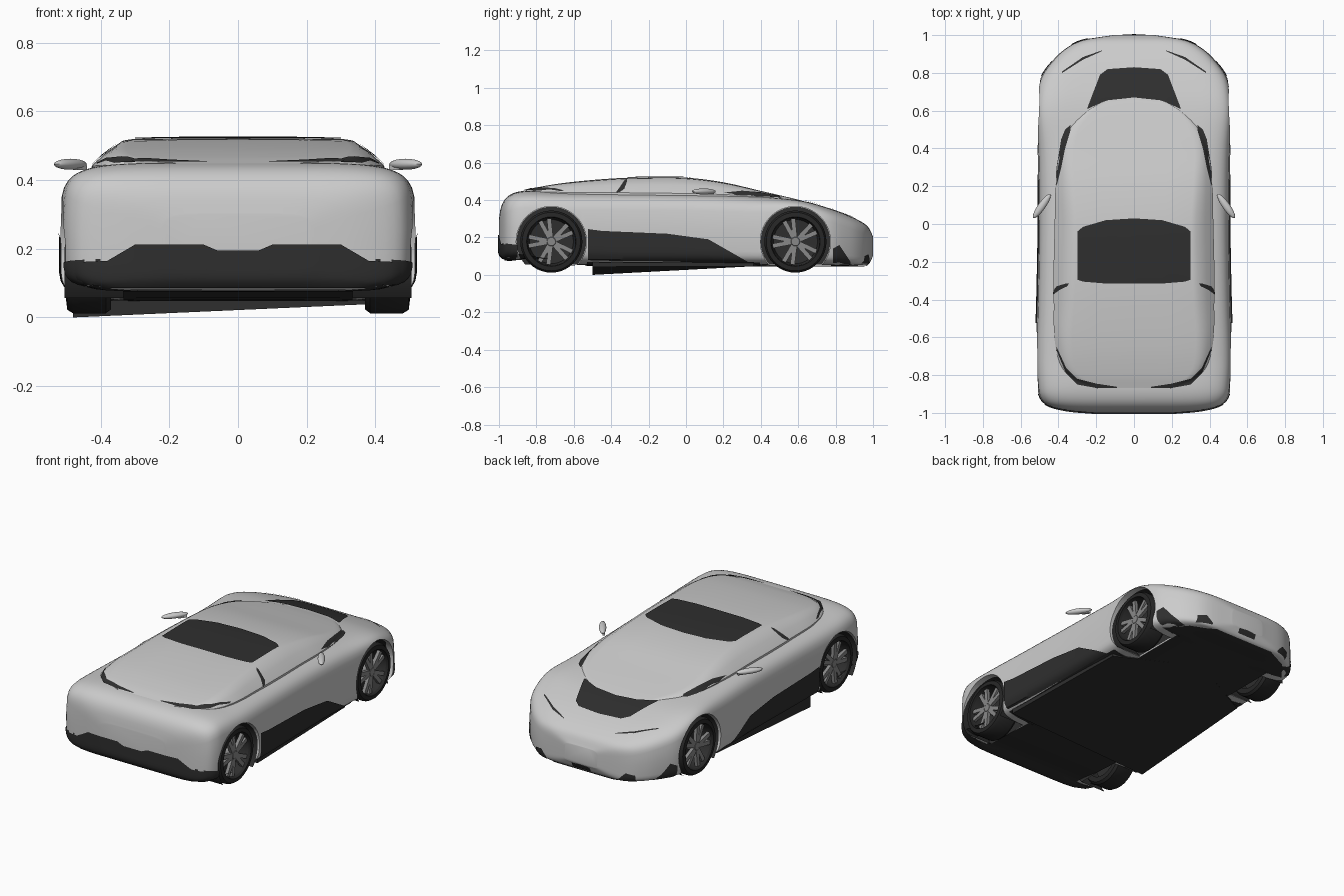
import bpy, bmesh, math
from mathutils import Vector, Matrix
from mathutils.bvhtree import BVHTree

if "Cube" in bpy.data.objects:
    bpy.data.objects.remove(bpy.data.objects["Cube"])


def material(name, v):
    m = bpy.data.materials.new(name)
    m.diffuse_color = (v, v, v, 1)
    m.use_nodes = True
    m.node_tree.nodes["Principled BSDF"].inputs["Base Color"].default_value = m.diffuse_color
    return m


dark = material("dark_trim", 0.028)
rubber = material("rubber", 0.02)
metal = material("wheel_metal", 0.25)


def make(name, bm, mat=None, mirror=False, angle=35):
    bmesh.ops.recalc_face_normals(bm, faces=bm.faces)
    me = bpy.data.meshes.new(name)
    bm.to_mesh(me)
    bm.free()
    ob = bpy.data.objects.new(name, me)
    bpy.context.collection.objects.link(ob)
    if mat:
        me.materials.append(mat)
    if mirror:
        ob.modifiers.new("mirror", "MIRROR")
    smooth(ob, angle)
    return ob


def smooth(ob, angle=35):
    bpy.ops.object.select_all(action='DESELECT')
    bpy.context.view_layer.objects.active = ob
    ob.select_set(True)
    bpy.ops.object.shade_smooth_by_angle(angle=math.radians(angle))


def sample(rows, y):
    """Smooth interpolation of a table of rows (y, values...)."""
    n = len(rows)
    i = max(k for k in range(n - 1) if rows[k][0] <= y + 1e-9)
    slope = lambda k, c: ((rows[min(k + 1, n - 1)][c] - rows[max(k - 1, 0)][c]) /
                          (rows[min(k + 1, n - 1)][0] - rows[max(k - 1, 0)][0]))
    h = rows[i + 1][0] - rows[i][0]
    t = (y - rows[i][0]) / h
    return [(2*t**3 - 3*t*t + 1) * rows[i][c] + (t**3 - 2*t*t + t) * h * slope(i, c)
            + (3*t*t - 2*t**3) * rows[i + 1][c] + (t**3 - t*t) * h * slope(i + 1, c)
            for c in range(1, len(rows[0]))]


def loft(rows, section, count):
    bm = bmesh.new()
    y0, y1 = rows[0][0], rows[-1][0]
    rings = []
    for k in range(count + 1):
        y = (y0 + y1) / 2 - (y1 - y0) / 2 * math.cos(math.pi * k / count)
        rings.append([bm.verts.new((x, y, z)) for x, z in section(y, *sample(rows, y))])
    for a, b in zip(rings, rings[1:]):
        for j in range(len(a)):
            bm.faces.new((a[j - 1], a[j], b[j], b[j - 1]))
    bm.faces.new(rings[0])
    bm.faces.new(rings[-1])
    bmesh.ops.recalc_face_normals(bm, faces=bm.faces)
    return bm


# Lower body: y, half width, bottom z, deck z
BODY = [(-1.0, .22, .12, .30), (-.99, .34, .095, .36), (-.965, .45, .08, .408),
        (-.92, .497, .08, .438), (-.85, .512, .08, .45), (-.7, .52, .06, .447),
        (-.4, .512, .05, .445), (0, .505, .05, .44), (.3, .508, .05, .43),
        (.5, .513, .05, .41), (.65, .513, .05, .388), (.77, .495, .05, .355),
        (.86, .435, .05, .322), (.93, .36, .05, .288), (.975, .265, .055, .255),
        (1.0, .11, .1, .205)]


def body_section(y, w, zb, zt):
    mid, h = (zb + zt) / 2, (zt - zb) / 2
    crest = math.exp(-((y - .6) / .16) ** 2)   # fuller fender over the front wheel
    pts = []
    for k in range(48):
        a = 2 * math.pi * k / 48
        c, s = math.cos(a), math.sin(a)
        e = 2 / (6 + 2 * crest if s > 0 else 8)
        u, v = math.copysign(abs(c) ** e, c), math.copysign(abs(s) ** e, s)
        swell = .008 * crest * max(s, 0) * max(0, abs(u) - .5) * 2
        lean = 1 - .035 * (1 - crest) * max(v, 0) ** 2   # sides lean in towards the belt
        pts.append((w * u * lean, mid + h * v + swell))
    return pts


# Cabin: y, half width at the belt, roof z
CABIN = [(-.87, .20, .448), (-.8, .35, .467), (-.65, .415, .492), (-.4, .425, .515),
         (-.2, .425, .522), (0, .42, .52), (.2, .415, .495), (.4, .39, .449),
         (.5, .35, .426), (.6, .25, .402), (.68, .12, .38)]


def cabin_section(y, w, zr):
    deck = sample(BODY, y)[2]
    rise = max(zr - deck, .004)
    top = max(w - .02 - rise * .9, .05)
    half = [(w, deck - .04), (w, deck - .005), ((w + top) / 2 + .003, deck + rise * .48),
            (top, zr - rise * .09), (top * .92, zr - rise * .04), (top * .5, zr - rise * .01)]
    return half + [(0, zr)] + [(-x, z) for x, z in reversed(half)]


body_bm, cabin_bm = loft(BODY, body_section, 80), loft(CABIN, cabin_section, 48)
trees = [BVHTree.FromBMesh(body_bm), BVHTree.FromBMesh(cabin_bm)]
body = make("body_shell", body_bm)
make("cabin", cabin_bm)

# Wheel arches and their dark liners
AXLES = {"rear": -.72, "front": .585}
HUB, ARCH = .178, .188
for end, y in AXLES.items():
    for s in (-1, 1):
        bm = bmesh.new()
        bmesh.ops.create_cone(bm, cap_ends=True, segments=48, radius1=ARCH, radius2=ARCH, depth=.3,
                              matrix=Matrix.Translation((s * .48, y, HUB)) @ Matrix.Rotation(math.pi / 2, 4, 'Y'))
        cut = make("arch_cutter", bm)
        cut.hide_render = True
        cut.hide_set(True)
        mod = body.modifiers.new("arch", "BOOLEAN")
        mod.operation, mod.solver, mod.object = 'DIFFERENCE', 'EXACT', cut
        bpy.context.view_layer.objects.active = body
        bpy.ops.object.modifier_apply(modifier=mod.name)
        bpy.data.objects.remove(cut)
    bm = bmesh.new()
    arc = [math.radians(-41 + 262 * k / 32) for k in range(33)]
    reach = [.505 if end == "rear" else min(.497, .4 + .9 * (.73 - y - .185 * math.cos(a)) + .085) for a in arc]
    inner = [bm.verts.new((.333, y + .186 * math.cos(a), HUB + .186 * math.sin(a))) for a in arc]
    outer = [bm.verts.new((x - .03 * max(0, math.sin(a)) ** 2, y + .186 * math.cos(a), HUB + .186 * math.sin(a)))
             for x, a in zip(reach, arc)]
    for k in range(32):
        bm.faces.new((inner[k], inner[k + 1], outer[k + 1], outer[k]))
    bm.faces.new(inner)
    make(end + "_arch_liner", bm, dark, True)
smooth(body)

# Panels laid on the surface: stations (u, low, high) projected along a view
VIEWS = {"side": (lambda u, v: (2, u, v), (-1, 0, 0)), "rear": (lambda u, v: (u, -2, v), (0, 1, 0)),
         "front": (lambda u, v: (u, 2, v), (0, -1, 0)), "top": (lambda u, v: (u, v, 2), (0, 0, -1)),
         "under": (lambda u, v: (v, u, -2), (0, 0, 1))}


def panel(name, view, stations, lift=.004, rows=8):
    origin, d = VIEWS[view]
    d = Vector(d)
    cols = []
    for a, b in zip(stations, stations[1:]):
        n = max(1, round((b[0] - a[0]) / .02))
        cols += [[p + (q - p) * k / n for p, q in zip(a, b)] for k in range(n)]
    cols.append(stations[-1])
    bm, grid = bmesh.new(), []
    for u, lo, hi in cols:
        line = []
        for j in range(rows + 1):
            o = Vector(origin(u, lo + (hi - lo) * j / rows))
            hits = [h for h in (t.ray_cast(o, d) for t in trees) if h[0]]
            line.append(bm.verts.new(min(hits, key=lambda h: h[3])[0] - d * lift) if hits else None)
        grid.append(line)
    for a, b in zip(grid, grid[1:]):
        for j in range(rows):
            quad = (a[j], b[j], b[j + 1], a[j + 1])
            if all(quad):
                bm.faces.new(quad)
    return make(name, bm, dark, True)


panel("roof_panel", "top", [(0, -.315, .03), (.15, -.315, .02), (.27, -.305, -.015), (.30, -.295, -.04)])
panel("hood_panel", "top", [(0, .67, .83), (.14, .655, .82), (.18, .64, .79), (.245, .61, .62)], .006)
panel("rear_glass_trim", "top", [(.09, -.868, -.862), (.2, -.868, -.845), (.3, -.85, -.82),
                                 (.36, -.79, -.76), (.41, -.67, -.65)], .005, 4)
panel("windscreen_trim", "top", [(.335, .5, .525), (.365, .4, .5), (.385, .3, .45), (.41, .2, .3)], .005, 4)
panel("headlight_slit", "top", [(.17, .915, .919), (.27, .87, .884), (.38, .80, .808)], .004, 3)
panel("side_sill", "side", [(-.525, .06, .245), (-.45, .06, .235), (-.1, .06, .22),
                            (.12, .06, .19), (.33, .06, .07)], .006)
panel("rear_bumper", "rear", [(0, .085, .195), (.06, .085, .195), (.1, .085, .212), (.3, .085, .212),
                              (.38, .085, .165), (.49, .085, .16)], .005)
panel("rear_bumper_side", "side", [(-.98, .085, .17), (-.9, .085, .16)], .005)
panel("front_lip_side", "side", [(.785, .055, .14), (.82, .055, .16), (.88, .055, .07)], .005)
panel("nose_vent", "front", [(0, .068, .1), (.06, .068, .095)], .005, 3)
panel("nose_side_vent", "front", [(.24, .06, .07), (.28, .06, .11), (.33, .06, .10)], .005, 3)
panel("window_pillar", "side", [(-.372, .44, .445), (-.35, .445, .475), (-.33, .46, .505), (-.315, .5, .512)], .005, 3)
panel("floor_pan", "under", [(-.97, 0, .42), (-.91, 0, .47), (-.909, 0, .333), (-.531, 0, .333), (-.53, 0, .48),
                             (.395, 0, .48), (.396, 0, .333), (.774, 0, .333), (.775, 0, .44),
                             (.9, 0, .34), (.97, 0, .2)], .004)

# Sagging undertray that drops to the ground at one corner
bm = bmesh.new()
tray = [bm.verts.new(p) for p in ((-.48, -.5, 0), (.48, -.5, .043), (.46, .36, .046), (0, .6, .046), (-.46, .36, .046))]
rim = [bm.verts.new((v.co.x, v.co.y, .07)) for v in tray]
bm.faces.new(tray)
for k in range(5):
    bm.faces.new((tray[k - 1], tray[k], rim[k], rim[k - 1]))
make("undertray", bm, dark)


# Wheels: lathed tyre and rim, paired spokes
def lathe(bm, profile, y, steps=40):
    rings = [[bm.verts.new((x, y + r * math.cos(a), HUB + r * math.sin(a)))
              for a in (2 * math.pi * k / steps for k in range(steps))] for x, r in profile]
    for a, b in zip(rings, rings[1:]):
        for j in range(steps):
            bm.faces.new((a[j - 1], a[j], b[j], b[j - 1]))
    return rings


for end, y in AXLES.items():
    bm = bmesh.new()
    lathe(bm, [(.37, .125), (.37, .155), (.385, .166), (.48, .166), (.497, .156), (.5, .132), (.485, .128)], y)
    make(end + "_tyre", bm, rubber, True)
    bm = bmesh.new()
    rings = lathe(bm, [(.487, .129), (.42, .118), (.415, .03)], y)
    bm.faces.new(rings[-1])
    make(end + "_wheel_barrel", bm, dark, True)
    bm = bmesh.new()
    bm.faces.new(lathe(bm, [(.42, .03), (.475, .03), (.485, .022)], y)[-1])
    for k in range(5):
        for off in (-.2, .2):
            place = (Matrix.Translation((.474, y, HUB)) @ Matrix.Rotation(2 * math.pi * k / 5 + .3 + off, 4, 'X')
                     @ Matrix.Translation((0, 0, .074)) @ Matrix.Diagonal((.02, .024, .1, 1)))
            bmesh.ops.create_cube(bm, size=1, matrix=place)
    make(end + "_wheel_spokes", bm, metal, True)

# Door mirrors: swept-back pods on short stalks
bm = bmesh.new()
turn = Matrix.Rotation(math.atan2(-.12, .085), 4, 'Z')
bmesh.ops.create_uvsphere(bm, u_segments=20, v_segments=10, radius=1, matrix=Matrix.Translation((.488, .095, .446))
                          @ turn @ Matrix.Diagonal((.078, .02, .016, 1)))
bmesh.ops.create_cube(bm, size=1, matrix=Matrix.Translation((.46, .125, .436)) @ turn @ Matrix.Diagonal((.05, .015, .014, 1)))
make("door_mirror", bm, None, True)
